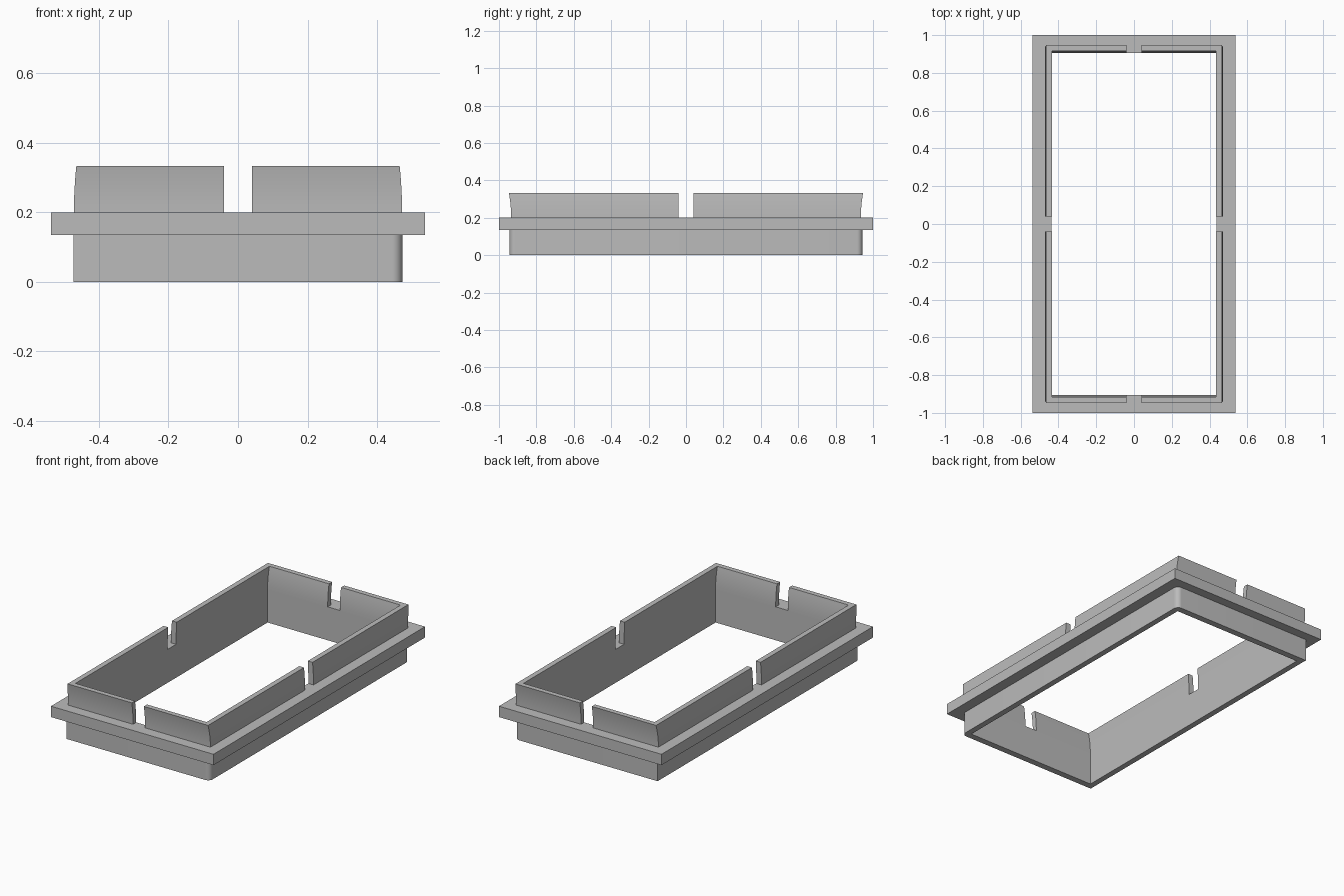
import bpy
import bmesh

cube = bpy.data.objects.get("Cube")
if cube:
    bpy.data.objects.remove(cube, do_unlink=True)

grey = bpy.data.materials.new("plain grey")
grey.use_nodes = True
COLOUR = (0.5, 0.5, 0.5, 1)
grey.diffuse_color = COLOUR
grey.node_tree.nodes["Principled BSDF"].inputs["Base Color"].default_value = COLOUR

HOLE_X, HOLE_Y = 0.438, 0.905
SKIRT_X, SKIRT_Y = 0.473, 0.944
FLANGE_Z, LIP_Z, TOP_Z = 0.135, 0.2, 0.333
SLOT = 0.04


def finish(name, bm):
    bmesh.ops.recalc_face_normals(bm, faces=bm.faces)
    mesh = bpy.data.meshes.new(name)
    bm.to_mesh(mesh)
    bm.free()
    mesh.materials.append(grey)
    obj = bpy.data.objects.new(name, mesh)
    bpy.context.collection.objects.link(obj)
    bpy.ops.object.select_all(action="DESELECT")
    obj.select_set(True)
    bpy.context.view_layer.objects.active = obj
    bpy.ops.object.shade_smooth_by_angle()
    return obj


def bridge(bm, a, b):
    for i in range(len(a)):
        j = (i + 1) % len(a)
        bm.faces.new((a[i], a[j], b[j], b[i]))


def rect(bm, x, y, z):
    return [bm.verts.new((sx * x, sy * y, z))
            for sx, sy in ((-1, -1), (1, -1), (1, 1), (-1, 1))]


def frame(outer_x, outer_y, z0, z1):
    """Rectangular tube around the shared opening."""
    bm = bmesh.new()
    loops = [rect(bm, x, y, z) for x, y, z in (
        (outer_x, outer_y, z0), (outer_x, outer_y, z1),
        (HOLE_X, HOLE_Y, z1), (HOLE_X, HOLE_Y, z0))]
    for i in range(4):
        bridge(bm, loops[i], loops[(i + 1) % 4])
    return bm


# Lower skirt, with the two outer corners on the left side rounded
bm = frame(SKIRT_X, SKIRT_Y, 0, FLANGE_Z)
corners = [e for e in bm.edges
           if all(v.co.x > HOLE_X + 0.01 for v in e.verts)
           and abs(e.verts[0].co.z - e.verts[1].co.z) > 0.1]
bmesh.ops.bevel(bm, geom=corners, offset=0.03, segments=8,
                profile=0.5, affect="EDGES")
finish("lower_skirt", bm)

# Projecting flange
finish("flange", frame(0.538, 1.0, FLANGE_Z, LIP_Z))

# Upper lip: one curved corner piece, mirrored to all four corners.
# Long sides bow inward with height, short sides flare outward.
bm = bmesh.new()
levels = []
STEPS = 8
for k in range(STEPS + 1):
    t = k / STEPS
    lean_in, flare = 0.007 * t * t, 0.012 * t * t
    ox, oy = 0.472 - lean_in, 0.935 + flare
    ix, iy = HOLE_X - lean_in * 0.6, HOLE_Y + flare
    outline = ((SLOT, oy), (ox, oy), (ox, SLOT),
               (ix, SLOT), (ix, iy), (SLOT, iy))
    z = LIP_Z + (TOP_Z - LIP_Z) * t
    levels.append([bm.verts.new((x, y, z)) for x, y in outline])
for low, high in zip(levels, levels[1:]):
    bridge(bm, low, high)
bm.faces.new(levels[0])
bm.faces.new(levels[-1])
lip = finish("upper_lip", bm)
mirror = lip.modifiers.new("Mirror", "MIRROR")
mirror.use_axis = (True, True, False)
mirror.use_mirror_merge = False
